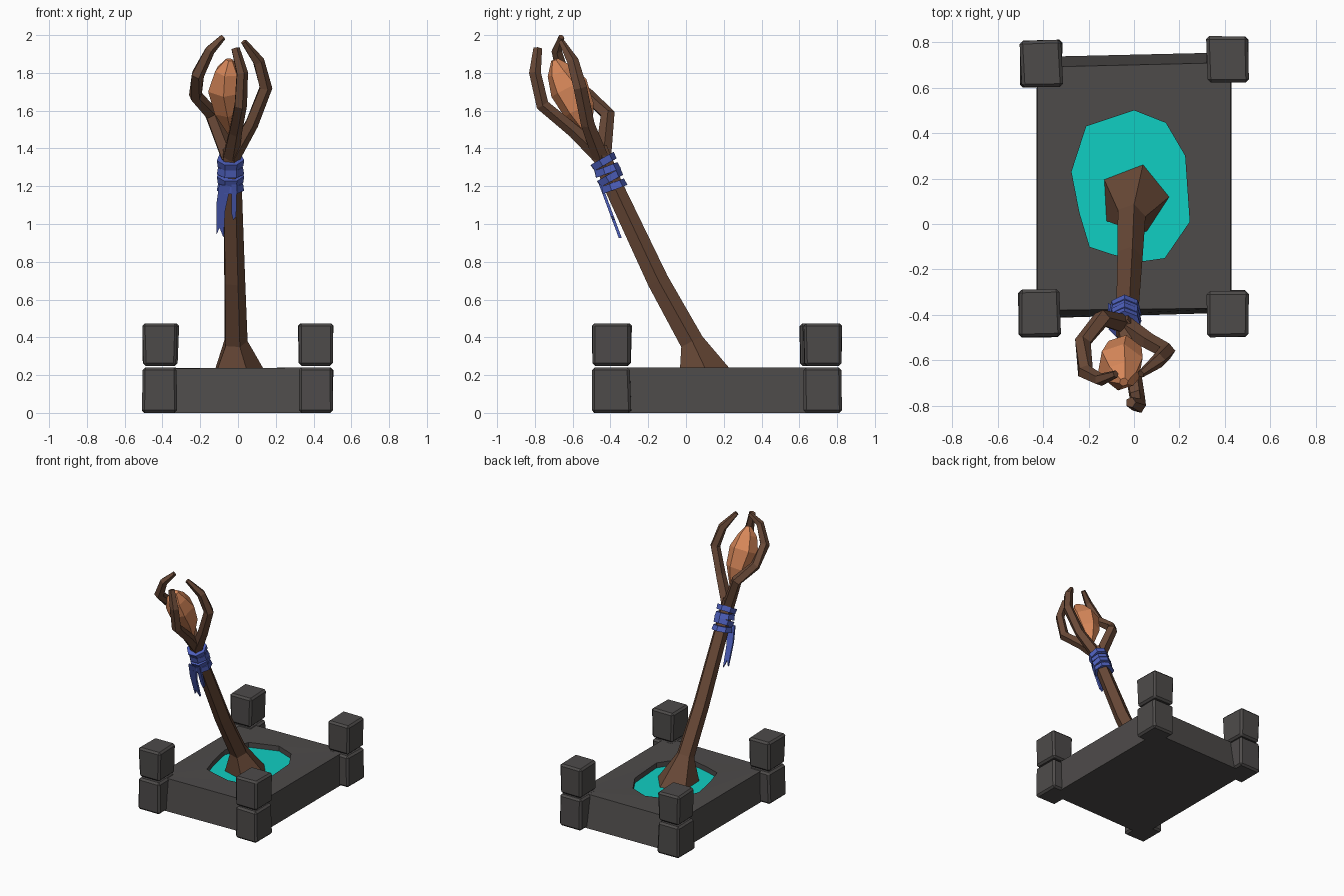
import bpy
import bmesh
import math
import random
from mathutils import Vector

random.seed(4)
if "Cube" in bpy.data.objects:
    bpy.data.objects.remove(bpy.data.objects["Cube"])


def material(name, rgb):
    mat = bpy.data.materials.new(name)
    mat.use_nodes = True
    mat.diffuse_color = (*rgb, 1)
    mat.node_tree.nodes["Principled BSDF"].inputs["Base Color"].default_value = (*rgb, 1)
    return mat


STONE = material("dark stone", (0.075, 0.07, 0.068))
WOOD = material("brown wood", (0.14, 0.066, 0.038))
WATER = material("teal water", (0.005, 0.62, 0.54))
CLOTH = material("blue cloth", (0.075, 0.115, 0.5))
CRYSTAL = material("orange crystal", (0.67, 0.24, 0.1))


def finish(bm, name, mat):
    bmesh.ops.recalc_face_normals(bm, faces=bm.faces)
    mesh = bpy.data.meshes.new(name)
    bm.to_mesh(mesh)
    bm.free()
    mesh.materials.append(mat)
    obj = bpy.data.objects.new(name, mesh)
    bpy.context.collection.objects.link(obj)
    return obj


def tube(name, path, radii, sides, mat, phase=75, start=None):
    """Faceted tube along a path, with one radius per point."""
    bm = bmesh.new()
    pts = [Vector(p) for p in path]
    rings = []
    for i, p in enumerate(pts):
        before = (p - pts[i - 1]).normalized() if i else Vector()
        after = (pts[i + 1] - p).normalized() if i + 1 < len(pts) else Vector()
        t = (before + after).normalized()
        if i == 0 and start:
            t = Vector(start)
        u = Vector((0, 1, 0)).cross(t).normalized()
        v = t.cross(u)
        ring = []
        for k in range(sides):
            a = math.radians(phase) + math.tau * k / sides
            ring.append(bm.verts.new(p + radii[i] * (u * math.cos(a) + v * math.sin(a))))
        rings.append(ring)
    for a, b in zip(rings, rings[1:]):
        for k in range(sides):
            j = (k + 1) % sides
            bm.faces.new((a[k], a[j], b[j], b[k]))
    bm.faces.new(rings[0])
    bm.faces.new(rings[-1])
    return finish(bm, name, mat)


def block(name, centre, size, taper, turn=0):
    """Rough-hewn bevelled stone block, base narrower or wider by taper."""
    bm = bmesh.new()
    bmesh.ops.create_cube(bm, size=1)
    for v in bm.verts:
        s = taper if v.co.z < 0 else 1
        v.co = Vector((v.co.x * size[0] * s, v.co.y * size[1] * s, v.co.z * size[2]))
        v.co.x += random.uniform(-0.004, 0.004)
        v.co.y += random.uniform(-0.004, 0.004)
    obj = finish(bm, name, STONE)
    obj.location = centre
    obj.rotation_euler.z = math.radians(turn)
    bevel = obj.modifiers.new("bevel", "BEVEL")
    bevel.width = 0.014
    bevel.segments = 1
    return obj


# Pool outline, shared by the slab's recess and the water
POOL = [(0, 0.5), (0.14, 0.445), (0.225, 0.3), (0.245, 0.01), (0.135, -0.15), (0.03, -0.165),
        (-0.09, -0.135), (-0.195, -0.1), (-0.24, 0.05), (-0.275, 0.23), (-0.21, 0.43)]
WATER_Z = 0.2

# Stone slab with a recessed pool
bm = bmesh.new()
top = [bm.verts.new(c) for c in ((-0.425, -0.38, 0.235), (0.425, -0.37, 0.24),
                                 (0.425, 0.71, 0.24), (-0.425, 0.69, 0.235))]
base = [bm.verts.new(c) for c in ((-0.43, -0.415, 0), (0.43, -0.39, 0),
                                  (0.43, 0.755, 0), (-0.43, 0.735, 0))]
rim = [bm.verts.new((x, y, 0.238)) for x, y in POOL]
bed = [bm.verts.new((x, y, WATER_Z - 0.01)) for x, y in POOL]
for upper, lower in ((top, base), (rim, bed)):
    for i in range(len(upper)):
        j = (i + 1) % len(upper)
        bm.faces.new((lower[i], lower[j], upper[j], upper[i]))
bm.faces.new(base)
bm.faces.new(bed)
edges = [bm.edges.get((loop[i - 1], loop[i])) for loop in (top, rim) for i in range(len(loop))]
bmesh.ops.triangle_fill(bm, edges=edges, use_beauty=True)
finish(bm, "stone_slab", STONE)

# Water surface
bm = bmesh.new()
bm.faces.new([bm.verts.new((x, y, WATER_Z)) for x, y in POOL])
water = finish(bm, "pool_water", WATER)
if water.data.polygons[0].normal.z < 0:
    water.data.flip_normals()

# Corner posts: a base block and a cap block each
POSTS = {"front_right": (-0.415, -0.393), "front_left": (0.412, -0.395),
         "back_right": (-0.408, 0.705), "back_left": (0.412, 0.725)}
for name, (x, y) in POSTS.items():
    block(name + "_post_base", (x, y, 0.12), (0.178, 0.2, 0.24), 1.03)
    block(name + "_post_cap", (x, y, 0.362), (0.183, 0.205, 0.225), 0.97, random.uniform(-1.5, 1.5))

# Leaning staff with a flared foot
tube("staff_shaft",
     [(0, 0.115, 0.19), (-0.015, 0.03, 0.375), (-0.022, -0.15, 0.7),
      (-0.033, -0.385, 1.2), (-0.04, -0.465, 1.4)],
     [0.16, 0.066, 0.06, 0.053, 0.05], 5, WOOD, start=(0, 0, 1))

# Three claw fingers around the crystal
tube("right_finger",
     [(-0.05, -0.44, 1.35), (-0.14, -0.415, 1.58), (-0.225, -0.52, 1.68),
      (-0.215, -0.65, 1.79), (-0.15, -0.685, 1.92), (-0.08, -0.66, 1.99)],
     [0.045, 0.04, 0.037, 0.036, 0.029, 0.017], 5, WOOD)
tube("left_finger",
     [(-0.035, -0.45, 1.35), (0.07, -0.52, 1.53), (0.145, -0.56, 1.72),
      (0.108, -0.6, 1.86), (0.03, -0.66, 1.965)],
     [0.045, 0.038, 0.037, 0.033, 0.017], 5, WOOD)
tube("front_finger",
     [(-0.04, -0.455, 1.36), (-0.015, -0.59, 1.49), (0.012, -0.76, 1.63),
      (0.02, -0.8, 1.8), (-0.015, -0.785, 1.93)],
     [0.045, 0.037, 0.036, 0.033, 0.024], 5, WOOD)

# Faceted crystal held in the claw
crystal = tube("crystal",
               [(-0.03, -0.51, 1.46), (-0.045, -0.565, 1.6), (-0.06, -0.62, 1.72),
                (-0.055, -0.67, 1.81), (-0.045, -0.695, 1.87)],
               [0.012, 0.085, 0.105, 0.07, 0.02], 6, CRYSTAL, 20)

# Cloth wrapped in tilted bands below the claw
for i, tilt in enumerate((0.012, -0.01, 0.01, -0.012)):
    z = 1.2 + 0.043 * i
    mid = Vector((-0.04, -0.386 - 0.4 * (z - 1.2), z))
    axis = Vector((tilt, -0.42 + 8 * tilt, 0.9)).normalized() * 0.019
    tube(f"cloth_band_{i + 1}", [mid - axis, mid + axis],
         [0.07, 0.074] if i % 2 else [0.074, 0.068], 7, CLOTH, 40)


# Hanging cloth tails, lying along the front of the staff
def cloth_tail(name, outline):
    bm = bmesh.new()
    face = bm.faces.new([bm.verts.new((x, -0.45 + 0.37 * (1.18 - z), z)) for x, z in outline])
    out = bmesh.ops.extrude_face_region(bm, geom=[face])
    for v in out["geom"]:
        if isinstance(v, bmesh.types.BMVert):
            v.co.y += 0.016
    finish(bm, name, CLOTH)


cloth_tail("long_cloth_tail", [(-0.1, 1.21), (-0.115, 1.1), (-0.115, 0.94), (-0.098, 0.98),
                               (-0.076, 0.925), (-0.068, 1.07), (-0.04, 1.2)])
cloth_tail("short_cloth_tail", [(-0.035, 1.21), (-0.035, 1.06), (-0.026, 1.02),
                                (-0.01, 1.04), (-0.005, 1.21)])
